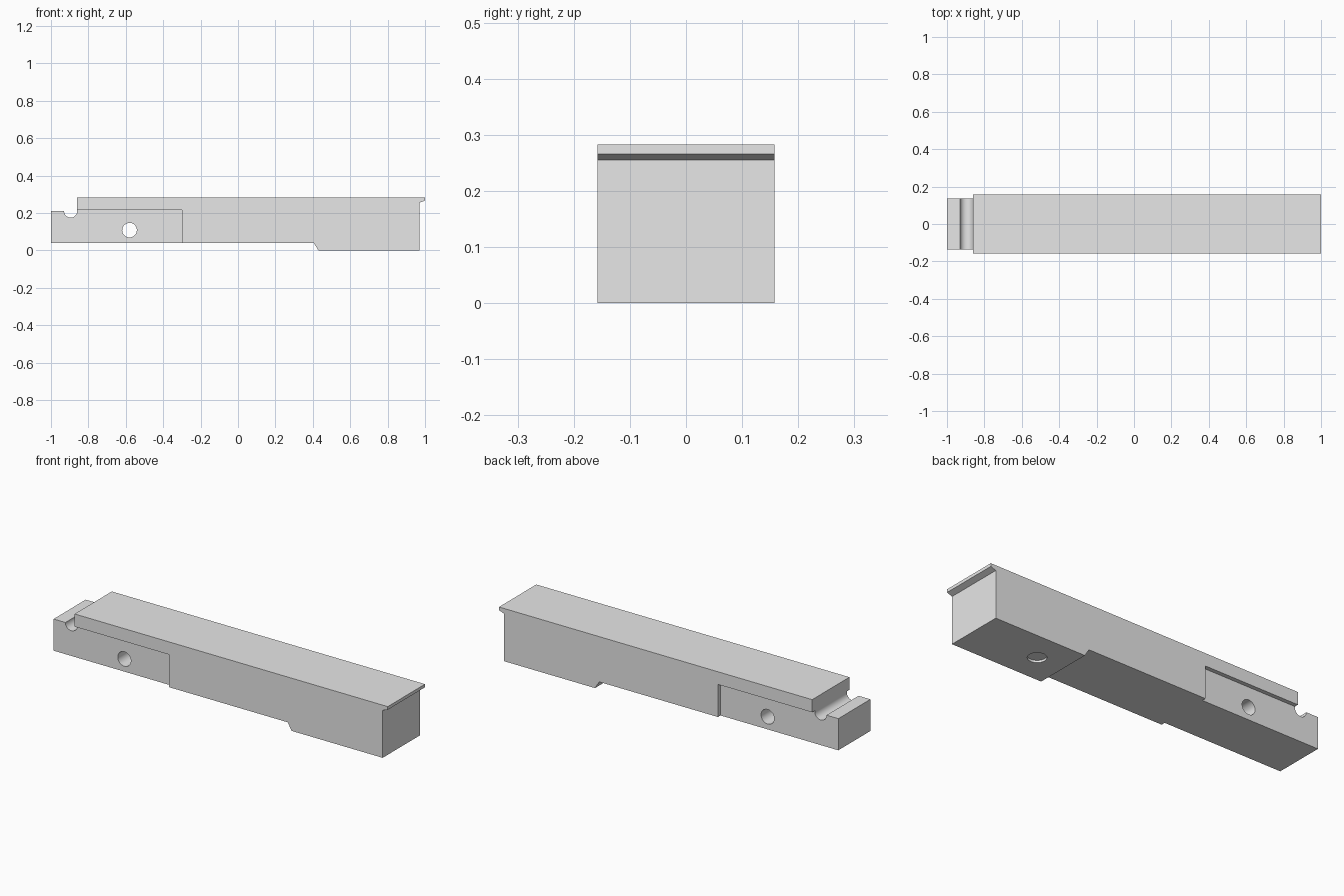
import bpy
import bmesh
from math import cos, sin, pi, radians
from mathutils import Matrix

cube = bpy.data.objects.get("Cube")
if cube:
    bpy.data.objects.remove(cube, do_unlink=True)

HALF_WIDTH = 0.158
TENON_HALF = 0.136
TOP = 0.283

grey = bpy.data.materials.new("plain grey")
grey.use_nodes = True
grey.diffuse_color = (0.8, 0.8, 0.8, 1)
grey.node_tree.nodes["Principled BSDF"].inputs["Base Color"].default_value = (0.8, 0.8, 0.8, 1)


def add_object(name, bm):
    bmesh.ops.recalc_face_normals(bm, faces=bm.faces[:])
    mesh = bpy.data.meshes.new(name)
    bm.to_mesh(mesh)
    bm.free()
    mesh.materials.append(grey)
    obj = bpy.data.objects.new(name, mesh)
    bpy.context.collection.objects.link(obj)
    return obj


def extrude_profile(name, points, half):
    """Closed x-z outline extruded across the width."""
    bm = bmesh.new()
    face = bm.faces.new([bm.verts.new((x, -half, z)) for x, z in points])
    result = bmesh.ops.extrude_face_region(bm, geom=[face])
    moved = [v for v in result["geom"] if isinstance(v, bmesh.types.BMVert)]
    bmesh.ops.translate(bm, verts=moved, vec=(0, 2 * half, 0))
    return add_object(name, bm)


def box(name, low, high):
    outline = [(low[0], low[2]), (high[0], low[2]), (high[0], high[2]), (low[0], high[2])]
    obj = extrude_profile(name, outline, (high[1] - low[1]) / 2)
    obj.data.transform(Matrix.Translation((0, (low[1] + high[1]) / 2, 0)))
    return obj


def cylinder(name, radius, depth, matrix):
    bm = bmesh.new()
    bmesh.ops.create_cone(bm, cap_ends=True, segments=48, radius1=radius,
                          radius2=radius, depth=depth, matrix=matrix)
    return add_object(name, bm)


def cut(target, cutter):
    cutter.hide_render = True
    mod = target.modifiers.new("cut", "BOOLEAN")
    mod.operation = "DIFFERENCE"
    mod.solver = "EXACT"
    mod.object = cutter
    bpy.context.view_layer.objects.active = target
    bpy.ops.object.modifier_apply(modifier=mod.name)
    bpy.data.objects.remove(cutter, do_unlink=True)


# Bar outline with half-round groove, end lip and stepped underside
groove = [(-0.895 + 0.035 * cos(a), 0.21 - 0.035 * sin(a))
          for a in (pi * i / 20 for i in range(21))]
outline = [(-0.86, TOP)] + groove + [
    (-1, 0.21), (-1, 0.04), (0.405, 0.04), (0.43, 0), (0.97, 0),
    (0.97, 0.255), (1, 0.266), (1, TOP)]
bar = extrude_profile("bar", outline, HALF_WIDTH)

# Recessed cheeks on both sides of the slotted end
for side in (-1, 1):
    ys = sorted((side * TENON_HALF, side * 0.3))
    cut(bar, box("cheek_cutter", (-1.1, ys[0], -0.1), (-0.3, ys[1], 0.215)))

# Cross pin hole and shallow round recess in the underside
cut(bar, cylinder("pin_hole_cutter", 0.039, 1,
                  Matrix.Translation((-0.58, 0, 0.108)) @ Matrix.Rotation(pi / 2, 4, "X")))
cut(bar, cylinder("recess_cutter", 0.046, 0.024, Matrix.Translation((0.587, 0, 0))))

# Smooth round walls, crisp edges
bpy.ops.object.select_all(action="DESELECT")
bar.select_set(True)
bpy.context.view_layer.objects.active = bar
bpy.ops.object.shade_smooth_by_angle(angle=radians(30))
